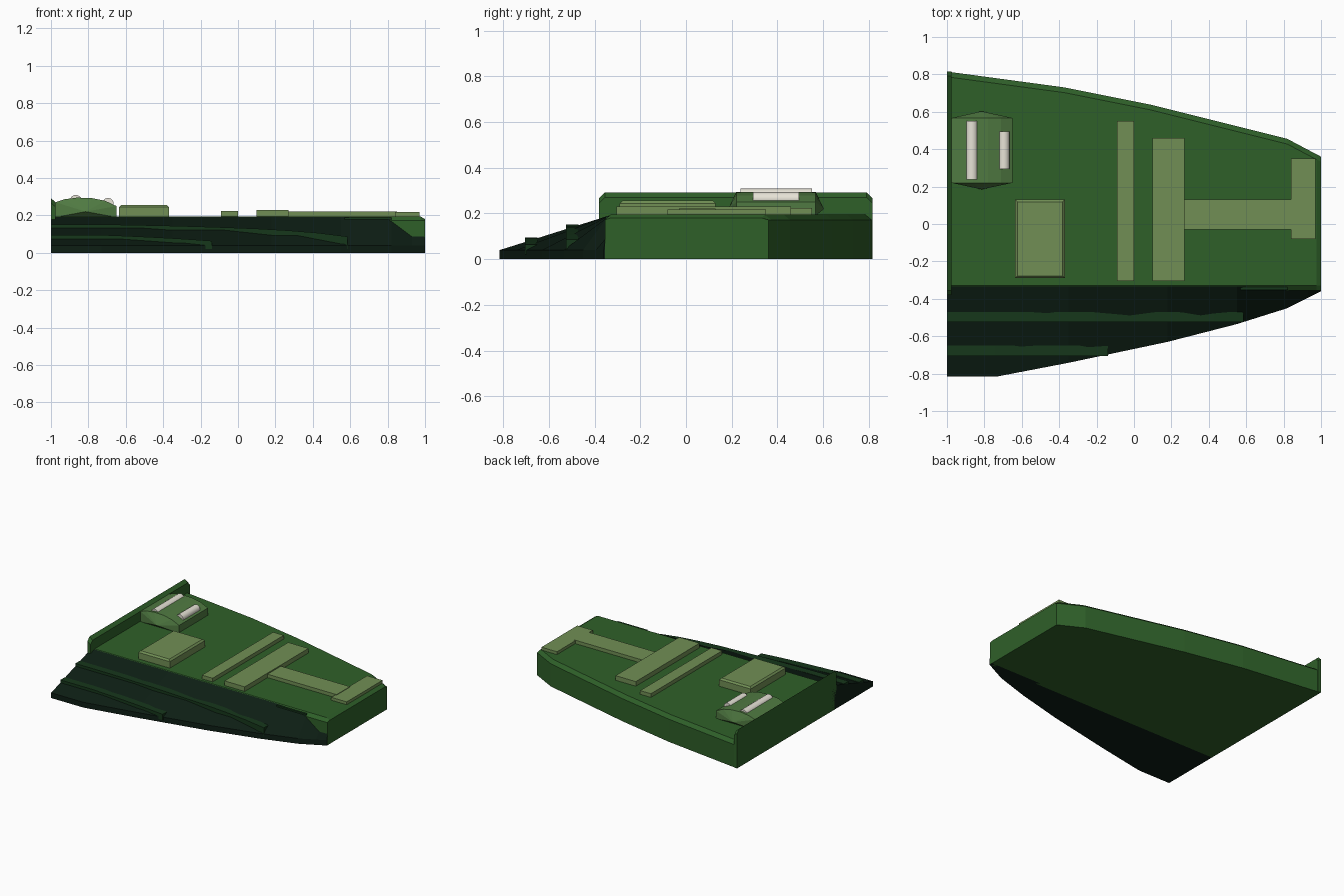
import bpy, bmesh, math
from mathutils import Vector

if "Cube" in bpy.data.objects:
    bpy.data.objects.remove(bpy.data.objects["Cube"])


def material(name, r, g, b):
    m = bpy.data.materials.new(name)
    m.diffuse_color = (r, g, b, 1)
    m.use_nodes = True
    m.node_tree.nodes["Principled BSDF"].inputs["Base Color"].default_value = m.diffuse_color
    return m


GREEN = material("green", 0.028, 0.117, 0.022)
DARK = material("dark_green", 0.004, 0.013, 0.007)
TRIM = material("trim_green", 0.008, 0.038, 0.011)
OLIVE = material("olive", 0.165, 0.275, 0.09)
MOSS = material("moss", 0.08, 0.195, 0.054)
WHITE = material("ivory", 0.8, 0.77, 0.68)


def finish(name, bm, mat):
    bmesh.ops.recalc_face_normals(bm, faces=bm.faces)
    me = bpy.data.meshes.new(name)
    bm.to_mesh(me)
    bm.free()
    me.materials.append(mat)
    ob = bpy.data.objects.new(name, me)
    bpy.context.collection.objects.link(ob)
    return ob


def loft(name, sections, mat):
    """Skin equal-length rings of points and cap both ends."""
    bm = bmesh.new()
    rings = [[bm.verts.new(p) for p in s] for s in sections]
    n = len(rings[0])
    for a, b in zip(rings, rings[1:]):
        for i in range(n):
            j = (i + 1) % n
            bm.faces.new((a[i], a[j], b[j], b[i]))
    bm.faces.new(rings[0])
    bm.faces.new(rings[-1][::-1])
    return finish(name, bm, mat)


def box(name, x, y, z, mat, bevel=0):
    bm = bmesh.new()
    bmesh.ops.create_cube(bm, size=1)
    for v in bm.verts:
        v.co = Vector([(a + b) / 2 + c * (b - a) for c, (a, b) in zip(v.co, (x, y, z))])
    if bevel:
        top = [e for e in bm.edges if all(v.co.z > z[1] - 1e-5 for v in e.verts)]
        bmesh.ops.bevel(bm, geom=top, offset=bevel, segments=1, affect='EDGES')
    return finish(name, bm, mat)


def interp(table, x):
    for (x0, y0), (x1, y1) in zip(table, table[1:]):
        if x <= x1:
            return y0 + (y1 - y0) * (x - x0) / (x1 - x0)
    return table[-1][1]


# Main hull slab with chamfered rim
BACK = [(-1, .815), (-.37, .73), (.08, .64), (.45, .548), (.82, .455), (.975, .373), (1, .36)]
hull = []
for x, b in BACK:
    top = .195 if x < 1 else .18
    hull.append([(x, -.355, 0), (x, b, 0), (x, b, .172), (x, b - .028, top),
                 (x, -.33, top), (x, -.355, .172)])
loft("hull", hull, GREEN)

# Sloped dark front skirt, flattening towards the tip
EDGE = [(-1, -.815), (-.73, -.815), (-.35, -.742), (.18, -.63), (.55, -.535),
        (.82, -.45), (.93, -.395), (1, -.36)]
skirt = []
for x, y in EDGE:
    yi, zi = (-.333, .192) if x < .82 else (-.345, .182) if x < .9 else (-.352, .09)
    skirt.append([(x, -.333, 0), (x, y, 0), (x, y, .04), (x, yi, zi), (x, -.333, zi)])
loft("front_skirt", skirt, DARK)


def skirt_z(x, y):
    edge = interp(EDGE, x)
    return .04 + .15 * (y - edge) / (-.335 - edge)


# Raised ledges following the skirt
for name, x0, x1, yi, yo in (("upper_ledge", -1, .585, -.47, -.525),
                             ("lower_ledge", -1, -.14, -.65, -.705),
                             ("tip_ledge", .57, .82, -.338, -.352)):
    secs = []
    for i in range(11):
        x = x0 + (x1 - x0) * i / 10
        t = min(skirt_z(x, yi) + .004, .188)
        secs.append([(x, yi, t), (x, yo, t), (x, yo, .02), (x, yi, .02)])
    loft(name, secs, TRIM)

# Raised root flange with cut corners and a sloped top
flange = []
for x, h in ((-1, .292), (-.975, .27)):
    flange.append([(x, -.38, .15), (x, -.38, h - .025), (x, -.355, h), (x, .79, h),
                   (x, .815, h - .025), (x, .815, 0), (x, -.34, 0)])
loft("root_flange", flange, GREEN)

# Flat deck plates
for name, x, y, h in (("narrow_strip", (-.09, 0), (-.305, .55), .223),
                      ("wide_strip", (.1, .27), (-.305, .46), .23),
                      ("spine_strip", (.26, .85), (-.03, .13), .221),
                      ("tip_plate", (.84, .97), (-.08, .35), .217)):
    box(name, x, y, (.17, h), OLIVE)
box("deck_box", (-.635, -.37), (-.29, .13), (.17, .256), OLIVE, .012)

# Arched lamp housing with pointed ends
arch = [(-.975, .19), (-.975, .27), (-.93, .286), (-.86, .295), (-.78, .292),
        (-.71, .278), (-.65, .25), (-.65, .19)]
bm = bmesh.new()
ends = [[bm.verts.new((x, y, z)) for x, z in arch] for y in (.22, .567)]
for i in range(len(arch)):
    j = (i + 1) % len(arch)
    bm.faces.new((ends[0][i], ends[0][j], ends[1][j], ends[1][i]))
    for ring, y in zip(ends, (.185, .603)):
        if i == 0:
            ring.append(bm.verts.new((-.815, y, .22)))
        bm.faces.new((ring[i], ring[j], ring[-1]))
finish("lamp_housing", bm, MOSS)

# Rounded lamps set into the housing
for name, x, z, y0, y1, r in (("large_lamp", -.867, .276, .238, .55, .033),
                              ("small_lamp", -.695, .263, .293, .495, .03)):
    bpy.ops.mesh.primitive_cylinder_add(vertices=24, radius=r, depth=y1 - y0,
                                        location=(x, (y0 + y1) / 2, z),
                                        rotation=(math.pi / 2, 0, 0))
    ob = bpy.context.object
    ob.name = name
    ob.data.materials.append(WHITE)
    bpy.ops.object.shade_smooth_by_angle()
